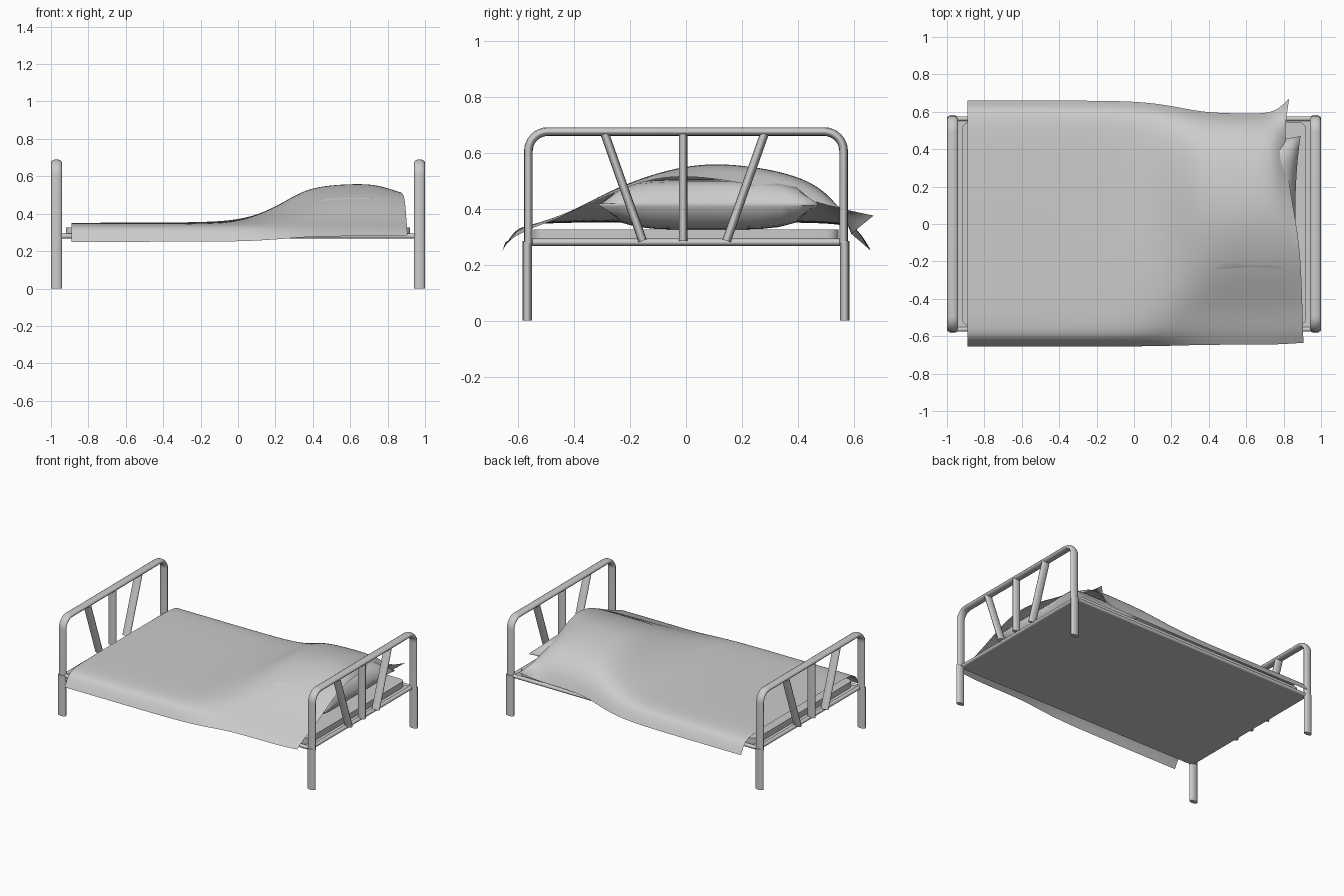
import bpy, bmesh, math

if "Cube" in bpy.data.objects:
    bpy.data.objects.remove(bpy.data.objects["Cube"])


def tube(name, pts, x=0.0, r=0.0155, sx=1.85):
    """Poly tube through pts; sx widens the cross-section along x."""
    cu = bpy.data.curves.new(name, 'CURVE')
    cu.dimensions = '3D'
    cu.bevel_depth = r
    cu.bevel_resolution = 4
    cu.use_fill_caps = True
    sp = cu.splines.new('POLY')
    sp.points.add(len(pts) - 1)
    for p, co in zip(sp.points, pts):
        p.co = (*co, 1)
    sp.use_smooth = True
    ob = bpy.data.objects.new(name, cu)
    ob.location.x = x
    ob.scale.x = sx
    bpy.context.collection.objects.link(ob)
    return ob


def mesh_object(name, bm):
    me = bpy.data.meshes.new(name)
    bm.to_mesh(me)
    bm.free()
    ob = bpy.data.objects.new(name, me)
    bpy.context.collection.objects.link(ob)
    bpy.ops.object.select_all(action='DESELECT')
    ob.select_set(True)
    bpy.context.view_layer.objects.active = ob
    return ob


# End frames: arch, legs, three bars and a lower cross rail
W, TOP, R = 0.563, 0.675, 0.07
arch = [(0, -W, 0.275)]
for cy, start in ((-W + R, 180), (W - R, 90)):
    for i in range(9):
        a = math.radians(start - i * 90 / 8)
        arch.append((0, cy + R * math.cos(a), TOP - R + R * math.sin(a)))
arch.append((0, W, 0.275))

for end, x in (("foot", -0.97), ("head", 0.97)):
    tube(end + "_arch", arch, x)
    for side, y in (("front", -0.567), ("back", 0.567)):
        tube(f"{end}_{side}_leg", [(0, y, 0), (0, y, 0.285)], x, 0.0165, 1.8)
    for n, (y0, y1) in enumerate(((-0.155, -0.29), (-0.01, -0.01), (0.145, 0.28))):
        tube(f"{end}_bar_{n + 1}", [(0, y0, 0.285), (0, y1, 0.667)], x, 0.0155, 1.9)
    tube(end + "_cross_rail", [(0, -W, 0.28), (0, W, 0.28)], x * 0.985, 0.013, 1.2)

# Side rails
for side, y in (("front", -0.563), ("back", 0.563)):
    tube(side + "_rail", [(-0.97, y, 0.28), (0.97, y, 0.28)], 0, 0.013, 1)


# Base board and mattress
def slab(name, sx, sy, z0, z1, bevel):
    bm = bmesh.new()
    bmesh.ops.create_cube(bm, size=1)
    for v in bm.verts:
        v.co = (v.co.x * sx, v.co.y * sy, z1 if v.co.z > 0 else z0)
    if bevel:
        up = [e for e in bm.edges if abs(e.verts[0].co.z - e.verts[1].co.z) > 0.01]
        bmesh.ops.bevel(bm, geom=up, offset=bevel, segments=5, profile=0.5, affect='EDGES')
    ob = mesh_object(name, bm)
    bpy.ops.object.shade_smooth_by_angle()
    return ob


slab("base_board", 1.91, 1.125, 0.268, 0.285, 0)
slab("mattress", 1.84, 1.09, 0.285, 0.326, 0.04)

# Pillow: puffed grid with raised corners
bm = bmesh.new()
bmesh.ops.create_cube(bm, size=2)
bmesh.ops.subdivide_edges(bm, edges=bm.edges[:], cuts=11, use_grid_fill=True)
for v in bm.verts:
    u, w, h = v.co
    puff = max(0.0, (1 - u ** 4) * (1 - w ** 4)) ** 0.5
    pinch = 1 - 0.07 * (1 - u * u) * w * w
    px = 0.62 + 0.27 * u * (1 - 0.1 * (1 - w * w))
    py = 0.08 + 0.39 * w * pinch
    v.co = (px, py, 0.415 + 0.09 * h * (0.04 + 0.96 * puff))
mesh_object("pillow", bm)
bpy.ops.object.shade_smooth()

# Blanket: three cross-sections (y, z) blended along x
FLAT = [(-.655, .25), (-.62, .315), (-.575, .345), (-.4, .351), (0, .352),
        (.4, .351), (.575, .345), (.625, .315), (.66, .25)]
HUMP = [(-.645, .28), (-.57, .325), (-.44, .37), (-.25, .48), (0, .562),
        (.2, .56), (.43, .515), (.545, .42), (.59, .31)]
EDGE = [(-.635, .285), (-.57, .325), (-.45, .365), (-.27, .455), (-.06, .535),
        (.25, .485), (.44, .43), (.55, .40), (.67, .375)]
EDGE_X = [.905, .905, .9, .895, .88, .82, .81, .81, .83]


def blend(a, b, t):
    return [(p[0] + (q[0] - p[0]) * t, p[1] + (q[1] - p[1]) * t) for p, q in zip(a, b)]


rows = []
for x, t in ((-.89, 0), (-.87, 0), (-.5, 0), (-.15, .015), (0, .08), (.12, .23),
             (.24, .52), (.33, .78), (.43, .94), (.58, 1), (.7, 1)):
    rows.append([(x, y, z) for y, z in blend(FLAT, HUMP, t)])
rows.append([(x * .4 + .76 * .6 - .02, y, z)
             for x, (y, z) in zip(EDGE_X, blend(HUMP, EDGE, .25))])
rows.append([(x, y, z) for x, (y, z) in zip(EDGE_X, EDGE)])

bm = bmesh.new()
grid = [[bm.verts.new(p) for p in row] for row in rows]
for a, b in zip(grid, grid[1:]):
    for i in range(len(a) - 1):
        bm.faces.new((a[i], b[i], b[i + 1], a[i + 1]))
bmesh.ops.recalc_face_normals(bm, faces=bm.faces[:])
if sum(f.normal.z for f in bm.faces) < 0:
    bmesh.ops.reverse_faces(bm, faces=bm.faces[:])
blanket = mesh_object("blanket", bm)
bpy.ops.object.shade_smooth()
sub = blanket.modifiers.new("smooth", 'SUBSURF')
sub.levels = sub.render_levels = 3
sub.boundary_smooth = 'PRESERVE_CORNERS'
